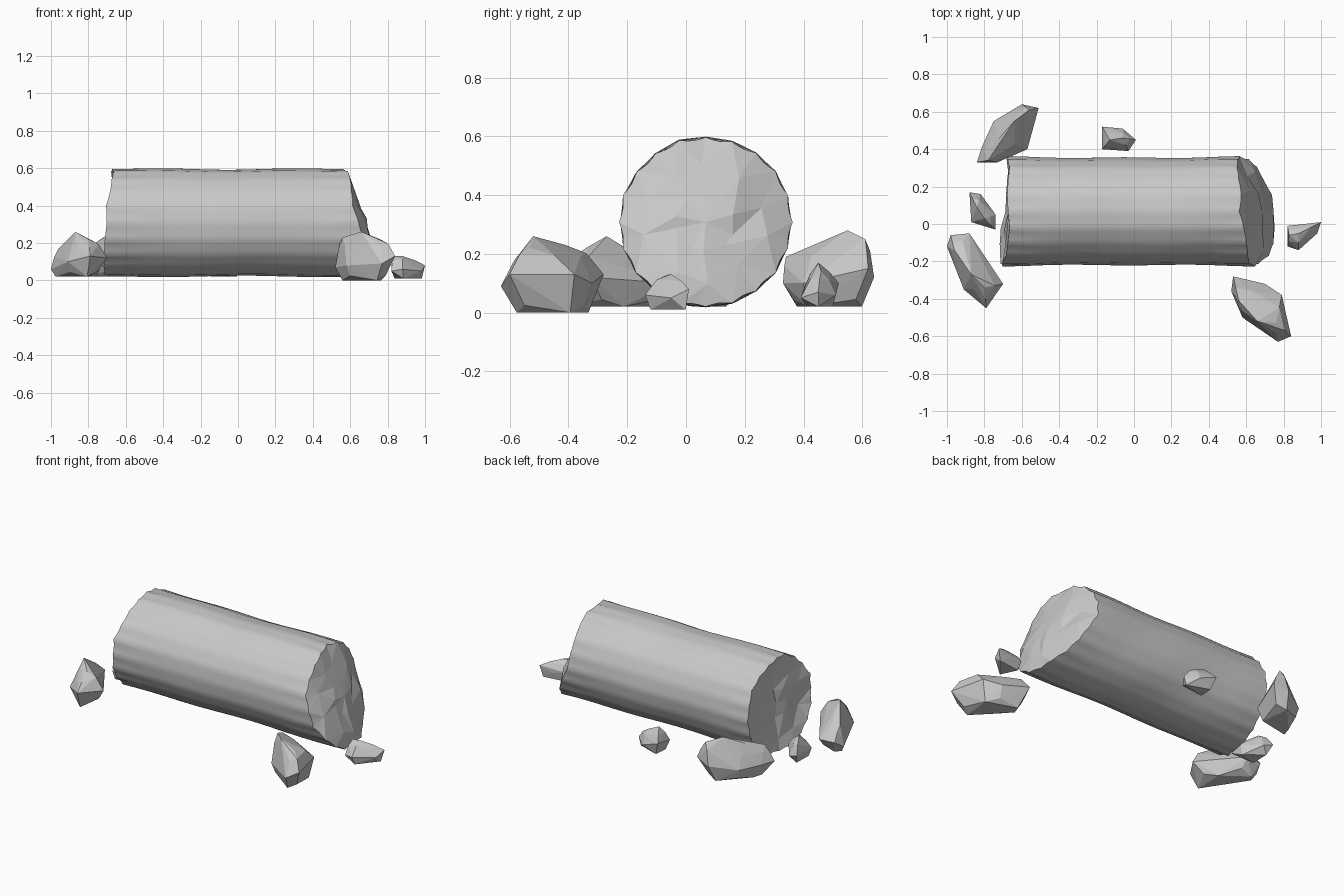
import bpy, bmesh, math, random
from mathutils import Vector

default = bpy.data.objects.get("Cube")
if default:
    bpy.data.objects.remove(default, do_unlink=True)

random.seed(4)
stone = bpy.data.materials.new("grey stone")
stone.use_nodes = True
stone.diffuse_color = (0.58, 0.58, 0.58, 1)
stone.node_tree.nodes["Principled BSDF"].inputs["Base Color"].default_value = stone.diffuse_color


def finish(bm, name):
    bmesh.ops.recalc_face_normals(bm, faces=bm.faces[:])
    mesh = bpy.data.meshes.new(name)
    bm.to_mesh(mesh)
    bm.free()
    mesh.materials.append(stone)
    obj = bpy.data.objects.new(name, mesh)
    bpy.context.collection.objects.link(obj)
    return obj


# Worn, shallowly fluted column drum lying along x
FLUTES, STEPS, STATIONS, FACETS = 20, 4, 12, 10
COUNT = FLUTES * STEPS
AXIS_Y, AXIS_Z, RADIUS = 0.067, 0.308, 0.293


def right_break(y, z):
    dy, dz = y - AXIS_Y, z - AXIS_Z
    return 0.66 - 0.3 * dz - 0.13 * dy - 0.6 * dy * dy


def left_break(y, z):
    return -0.685 + 0.06 * (y - AXIS_Y) + 0.05 * (z - AXIS_Z)


def build_column():
    bm = bmesh.new()
    chips = [[random.uniform(-0.014, 0.014) for _ in range(FLUTES)] for _ in range(2)]
    crest = [random.uniform(-0.003, 0.003) for _ in range(FLUTES)]
    rings = []
    for s in range(STATIONS + 1):
        t = s / STATIONS
        # flutes fade out between the chipped rims
        depth = 0.003 + 0.007 * abs(2 * t - 1) ** 8
        ring = []
        for i in range(COUNT):
            angle = math.tau * i / COUNT
            flute, phase = i // STEPS, (i % STEPS) / STEPS
            wear = crest[flute] * (1 - phase) + crest[(flute + 1) % FLUTES] * phase
            wave = 0.003 * math.cos(t * math.tau * 2 + 2 * angle)
            r = RADIUS - depth * math.sin(math.pi * phase) + wear - 0.006 * math.sin(math.pi * t) + wave
            y, z = AXIS_Y + r * math.cos(angle), AXIS_Z + r * math.sin(angle)
            ends = []
            for side, rule in enumerate((left_break, right_break)):
                chip = chips[side]
                ends.append(rule(y, z) + chip[flute] * (1 - phase) + chip[(flute + 1) % FLUTES] * phase)
            ring.append(bm.verts.new((ends[0] + (ends[1] - ends[0]) * t, y, z)))
        rings.append(ring)
    for a, b in zip(rings, rings[1:]):
        for i in range(COUNT):
            j = (i + 1) % COUNT
            bm.faces.new((a[i], a[j], b[j], b[i])).smooth = True

    # Rough broken ends: rings of facets closing on a centre point
    def close_end(outer, rule, bulge):
        def inner_ring(scale, push):
            verts = []
            for k in range(FACETS):
                angle = math.tau * (k + random.uniform(0.3, 0.7)) / FACETS
                r = RADIUS * scale * random.uniform(0.9, 1.1)
                y, z = AXIS_Y + r * math.cos(angle), AXIS_Z + r * math.sin(angle)
                verts.append(bm.verts.new((rule(y, z) + push + random.uniform(-0.012, 0.012), y, z)))
            return verts

        middle, core = inner_ring(0.68, bulge * 0.7), inner_ring(0.32, bulge)
        span = COUNT // FACETS
        for i in range(COUNT):
            bm.faces.new((outer[i], outer[(i + 1) % COUNT], middle[i // span]))
        centre = bm.verts.new((rule(AXIS_Y, AXIS_Z) + bulge, AXIS_Y, AXIS_Z))
        for k in range(FACETS):
            n = (k + 1) % FACETS
            bm.faces.new((outer[n * span], middle[n], middle[k]))
            bm.faces.new((middle[k], middle[n], core[k]))
            bm.faces.new((middle[n], core[n], core[k]))
            bm.faces.new((core[k], core[n], centre))
        for i in range(COUNT):
            bm.edges.get((outer[i], outer[(i + 1) % COUNT])).smooth = False

    close_end(rings[0], left_break, 0.02)
    close_end(rings[-1], right_break, 0.025)
    finish(bm, "fallen_column")


# Rubble: a girdle of corners, crown points above it and a tucked-in foot
def build_rock(name, base, girdle, crown):
    bm = bmesh.new()
    girdle = [Vector(p) for p in girdle]
    crown = [Vector(p) for p in crown]
    centre = sum(girdle, Vector()) / len(girdle)
    for k, corner in enumerate(girdle):
        nearest = min(crown, key=lambda c: (c - corner).length)
        shoulder = corner.lerp(nearest, 0.45)
        shoulder.z = corner.z + (nearest.z - corner.z) * random.uniform(0.5, 0.75)
        foot = centre.lerp(corner, random.uniform(0.65, 0.85))
        foot.z = base + (0.025 if k % 2 else 0)
        for point in (corner, shoulder, foot):
            bm.verts.new(point)
    for point in crown:
        bm.verts.new(point)
    hull = bmesh.ops.convex_hull(bm, input=bm.verts[:])
    loose = {g for g in hull["geom_interior"] + hull["geom_unused"] if isinstance(g, bmesh.types.BMVert)}
    bmesh.ops.delete(bm, geom=list(loose), context="VERTS")
    finish(bm, name)


build_column()
build_rock("front_right_rock", 0,
           [(0.53, -0.28, 0.13), (0.7, -0.32, 0.1), (0.79, -0.38, 0.13), (0.84, -0.6, 0.13),
            (0.77, -0.63, 0.09), (0.58, -0.5, 0.08), (0.52, -0.36, 0.07)],
           [(0.56, -0.41, 0.23), (0.66, -0.52, 0.26), (0.76, -0.53, 0.22)])
build_rock("back_left_rock", 0.02,
           [(-0.84, 0.33, 0.1), (-0.73, 0.33, 0.1), (-0.57, 0.4, 0.1), (-0.51, 0.62, 0.15),
            (-0.6, 0.64, 0.12), (-0.75, 0.55, 0.1), (-0.81, 0.42, 0.1)],
           [(-0.78, 0.34, 0.19), (-0.72, 0.46, 0.23), (-0.64, 0.55, 0.28), (-0.56, 0.61, 0.25)])
build_rock("front_left_rock", 0.02,
           [(-0.98, -0.06, 0.1), (-0.88, -0.05, 0.1), (-0.78, -0.21, 0.09), (-0.7, -0.32, 0.12),
            (-0.79, -0.45, 0.13), (-0.91, -0.35, 0.1), (-1.0, -0.12, 0.06)],
           [(-0.96, -0.14, 0.17), (-0.87, -0.27, 0.26), (-0.8, -0.34, 0.22)])
build_rock("left_pebble", 0.02,
           [(-0.88, 0.17, 0.08), (-0.82, 0.16, 0.06), (-0.74, 0.05, 0.08), (-0.74, -0.03, 0.06), (-0.87, 0.01, 0.07)],
           [(-0.84, 0.09, 0.16), (-0.8, 0.03, 0.14)])
build_rock("back_pebble", 0.02,
           [(-0.17, 0.52, 0.1), (-0.06, 0.51, 0.06), (0.01, 0.45, 0.07), (-0.03, 0.39, 0.05), (-0.17, 0.4, 0.08)],
           [(-0.13, 0.45, 0.17), (-0.06, 0.46, 0.14)])
build_rock("right_pebble", 0.01,
           [(0.82, -0.01, 0.07), (0.92, 0.0, 0.05), (1.0, 0.01, 0.08), (0.98, -0.05, 0.05),
            (0.88, -0.14, 0.06), (0.82, -0.12, 0.05)],
           [(0.83, -0.06, 0.13), (0.88, -0.05, 0.13)])
